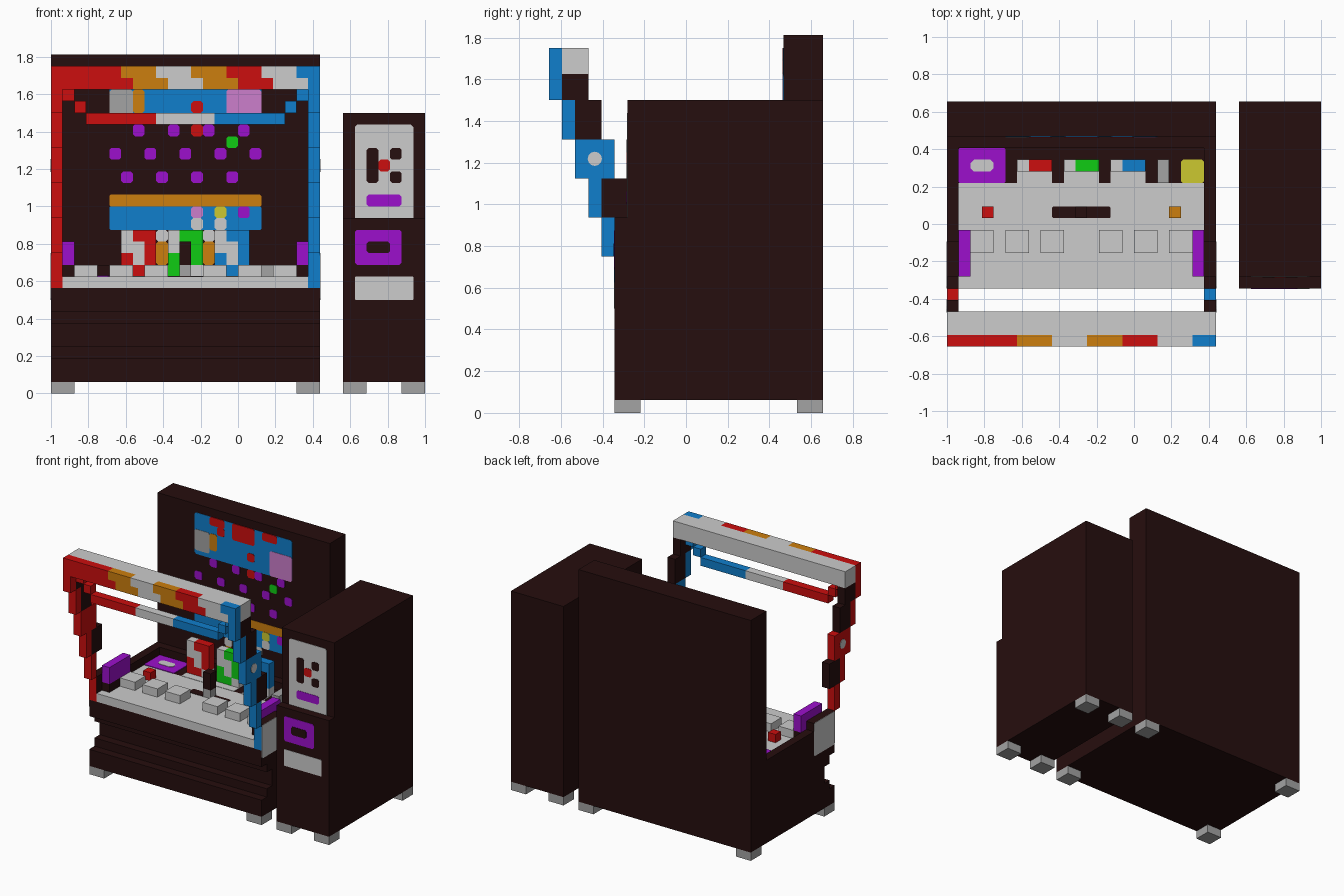
import bpy, bmesh, math
from mathutils import Vector

if "Cube" in bpy.data.objects:
    bpy.data.objects.remove(bpy.data.objects["Cube"], do_unlink=True)

U = 0.0625                               # block size
ORIGIN = Vector((-1.0, -0.65625, 0.0))   # corner of the block grid


def material(name, rgb):
    lin = [(c / 255 / 12.92 if c < 11 else ((c / 255 + 0.055) / 1.055) ** 2.4) for c in rgb]
    m = bpy.data.materials.new(name)
    m.use_nodes = True
    m.diffuse_color = (*lin, 1)
    m.node_tree.nodes["Principled BSDF"].inputs["Base Color"].default_value = (*lin, 1)
    return m


MATS = {
    "dark": material("dark brown", (38, 14, 14)),
    "light": material("light grey", (204, 204, 204)),
    "mid": material("mid grey", (163, 163, 163)),
    "red": material("red", (204, 14, 14)),
    "orange": material("orange", (204, 126, 14)),
    "blue": material("blue", (16, 126, 204)),
    "green": material("green", (16, 204, 20)),
    "purple": material("purple", (156, 16, 204)),
    "pink": material("pink", (204, 126, 204)),
    "yellow": material("yellow", (204, 200, 48)),
}


def finish(name, bm, mats):
    bmesh.ops.recalc_face_normals(bm, faces=bm.faces)
    me = bpy.data.meshes.new(name)
    bm.to_mesh(me)
    bm.free()
    for m in mats:
        me.materials.append(MATS[m])
    ob = bpy.data.objects.new(name, me)
    bpy.context.collection.objects.link(ob)
    return ob


def blocks(name, items):
    """One object from boxes (x0, x1, y0, y1, z0, z1, colour) in grid blocks."""
    bm = bmesh.new()
    mats = []
    for x0, x1, y0, y1, z0, z1, col in items:
        if col not in mats:
            mats.append(col)
        geo = bmesh.ops.create_cube(bm, size=1)
        for v in geo["verts"]:
            v.co = ORIGIN + U * Vector((x0 + (x1 - x0) * (v.co.x + 0.5),
                                        y0 + (y1 - y0) * (v.co.y + 0.5),
                                        z0 + (z1 - z0) * (v.co.z + 0.5)))
        for f in {f for v in geo["verts"] for f in v.link_faces}:
            f.material_index = mats.index(col)
    return finish(name, bm, mats)


def prism(name, col, axis, level, points, depth):
    """Extrude a grid-space outline along an axis; the outline uses the other two axes."""
    bm = bmesh.new()
    verts = []
    for a, b in points:
        p = [a, b]
        p.insert(axis, level)
        verts.append(bm.verts.new(ORIGIN + U * Vector(p)))
    face = bm.faces.new(verts)
    out = bmesh.ops.extrude_face_region(bm, geom=[face])
    shift = Vector((0, 0, 0))
    shift[axis] = depth * U
    bmesh.ops.translate(bm, vec=shift, verts=[g for g in out["geom"] if isinstance(g, bmesh.types.BMVert)])
    return finish(name, bm, [col])


def plate(name, col, axis, side, level, a0, a1, b0, b1, layer=1, r=0.18):
    """Thin inlay with clipped corners lying on a face."""
    pts = [(a0 + r, b0), (a1 - r, b0), (a1, b0 + r), (a1, b1 - r),
           (a1 - r, b1), (a0 + r, b1), (a0, b1 - r), (a0, b0 + r)]
    if r == 0:
        pts = [(a0, b0), (a1, b0), (a1, b1), (a0, b1)]
    return prism(name, col, axis, level, pts, side * 0.04 * layer)


# Main cabinet: stepped base, floor, back wall and side walls
prism("cabinet_base", "dark", 0, 0,
      [(5, 1), (5, 3), (6, 3), (6, 4), (7, 4), (7, 6), (6, 6), (6, 7), (5, 7), (5, 9), (18, 9), (18, 1)], 23)
blocks("back_wall", [(0, 23, 18, 21, 1, 29, "dark")])
blocks("rear_floor", [(1, 22, 14, 18, 9, 10, "dark"), (1, 22, 17, 18, 10, 11, "dark")])
blocks("table_top", [(1, 22, 5, 14, 9, 10, "light")])
for x, side, col, tag in ((0, -1, "red", "right"), (22, 1, "blue", "left")):
    outer = x if side < 0 else x + 1
    inner = 1 if side < 0 else 21
    blocks(tag + "_side_wall", [(x, x + 1, 5, 18, 9, 11, "dark"), (x, x + 1, 5, 9, 11, 12, "dark")])
    plate(tag + "_side_panel", "light", 0, side, outer, 5, 9, 8, 12)
    plate(tag + "_wall_front", col, 1, -1, 5, x, x + 1, 9, 12, r=0)
    blocks(tag + "_speaker", [(inner, inner + 1, 6, 10, 10, 11, "dark"), (inner, inner + 1, 6, 10, 11, 13, "purple")])
    # Leaning arm that carries the top beam
    arm = [(4, 5, 12, 15, col), (3, 4, 15, 18, col), (4, 6, 15, 18, "dark"), (2, 5, 18, 21, col),
           (1, 2, 21, 24, col), (2, 4, 21, 24, "dark"), (0, 1, 24, 26, col), (1, 3, 24, 26, "dark")]
    blocks(tag + "_arm", [(x, x + 1, *a) for a in arm])
    ring = [(3.5 + 0.55 * math.cos(t * math.pi / 6), 19.5 + 0.55 * math.sin(t * math.pi / 6)) for t in range(12)]
    prism(tag + "_arm_bolt", "light", 0, outer, ring, side * 0.06)

# Top beam with staggered colour bands
bands = ["red", "orange", "light", "orange", "red", "light", "blue"]
rows = ((27, [0, 6, 9, 12, 15, 18, 21, 23]), (26, [0, 7, 10, 13, 16, 19, 22, 23]))
blocks("beam_front", [(xs[i], xs[i + 1], 0, 1, z, z + 1, c) for z, xs in rows for i, c in enumerate(bands)])
blocks("beam_back", [(0, 23, 1, 3, 26, 28, "light")])

# Lower rail with stepped ends
blocks("hanging_rail", [(1, 2, 1, 2, 25, 26, "red"), (2, 3, 1, 2, 24, 25, "red"), (3, 9, 1, 2, 23, 24, "red"),
                        (9, 14, 1, 2, 23, 24, "light"), (14, 20, 1, 2, 23, 24, "blue"),
                        (20, 21, 1, 2, 24, 25, "blue"), (21, 22, 1, 2, 25, 26, "blue")])


# Inlays on the back wall
def wall(name, col, x0, x1, z0, z1, layer=1, r=0.18):
    plate(name, col, 1, -1, 18, x0, x1, z0, z1, layer, r)


wall("screen", "blue", 5, 18, 23, 28)
for i, (col, *area) in enumerate([("light", 5, 7, 23.5, 26), ("orange", 7, 8, 24, 26), ("pink", 15, 18, 23, 26),
                                  ("red", 12, 13, 24, 25), ("red", 7, 9, 27, 28), ("red", 8, 9, 26, 27),
                                  ("red", 10, 13, 26, 28), ("red", 14, 16, 27, 28)]):
    wall(f"screen_shape_{i}", "mid" if col == "light" else col, *area, layer=2)
for z, xs in ((22, (7, 10, 13, 16)), (20, (5, 8, 11, 14, 17)), (18, (6, 9, 12, 15))):
    for x in xs:
        wall(f"wall_dot_{z}_{x}", "purple", x, x + 1, z, z + 1)
wall("wall_dot_green", "green", 15, 16, 21, 22)
wall("wall_dot_red", "red", 12, 13, 22, 23)
wall("wall_stripe", "orange", 5, 18, 16, 17, r=0.1)
wall("lower_screen", "blue", 5, 18, 14, 16, r=0.1)
for i, (col, x, z) in enumerate([("pink", 12, 15), ("light", 12, 14), ("yellow", 14, 15),
                                 ("light", 14, 14), ("purple", 16, 15)]):
    wall(f"lower_screen_shape_{i}", col, x, x + 1, z, z + 1, layer=2)
for x in (9, 13):
    wall(f"wall_tab_{x}", "orange", x, x + 1, 11, 13)
    wall(f"wall_tab_top_{x}", "light", x, x + 1, 13, 14)

# Three patterned cards standing behind the table
for x, col in ((6, "red"), (10, "green"), (14, "blue")):
    pattern = ("-cc", "--c", "c-c", "cc-")
    cells = [(x + i, x + i + 1, 15, 16, 13 - k, 14 - k, col if ch == "c" else "light")
             for k, row in enumerate(pattern) for i, ch in enumerate(row)]
    blocks(col + "_card", cells)
    plate(col + "_card_base", "light", 2, 1, 10, x, x + 3, 14, 15, r=0)

# Controls on the table
for x in (2, 5, 8, 13, 16, 19):
    blocks(f"key_{x}", [(x, x + 2, 8, 10, 10, 11, "light")])
blocks("red_button", [(3, 4, 11, 12, 10, 11, "red")])
blocks("orange_button", [(19, 20, 11, 12, 10, 11, "orange")])
plate("lever_slot", "dark", 2, 1, 10, 9, 14, 11, 12, r=0.1)
blocks("lever", [(11, 12, 11, 12, 10, 11, "mid"), (11, 12, 11, 12, 11, 13, "dark")])
plate("purple_pad", "purple", 2, 1, 10, 1, 5, 14, 17, layer=2, r=0.1)
plate("purple_pad_centre", "light", 2, 1, 10, 2, 4, 15, 16, layer=3, r=0.3)
blocks("grey_slider", [(18, 19, 14, 16, 10, 11, "mid")])
plate("yellow_pad", "yellow", 2, 1, 10, 20, 22, 14, 16, layer=2)

# Side cabinet with its front panels
blocks("side_cabinet", [(25, 32, 5, 21, 1, 15, "dark"), (25, 32, 6, 21, 15, 24, "dark")])
prism("side_face_panel", "light", 1, 6,
      [(26, 15), (31, 15), (31, 22.8), (30.8, 23), (26.2, 23), (26, 22.8)], -0.04)
for i, (col, *area) in enumerate([("dark", 27, 28, 18, 21), ("dark", 29, 30, 20, 21), ("dark", 29, 30, 18, 19),
                                  ("red", 28, 29, 19, 20), ("purple", 27, 30, 16, 17)]):
    plate(f"side_face_mark_{i}", col, 1, -1, 6, *area, layer=2)
plate("side_purple_panel", "purple", 1, -1, 5, 26, 30, 11, 14)
plate("side_purple_slot", "dark", 1, -1, 5, 27, 29, 12, 13, layer=2)
plate("side_grey_panel", "light", 1, -1, 5, 26, 31, 8, 10, r=0.05)

# Feet under both cabinets
for x in (0, 21, 25, 30):
    for y in (5, 19):
        blocks(f"foot_{x}_{y}", [(x, x + 2, y, y + 2, 0, 1, "mid")])
